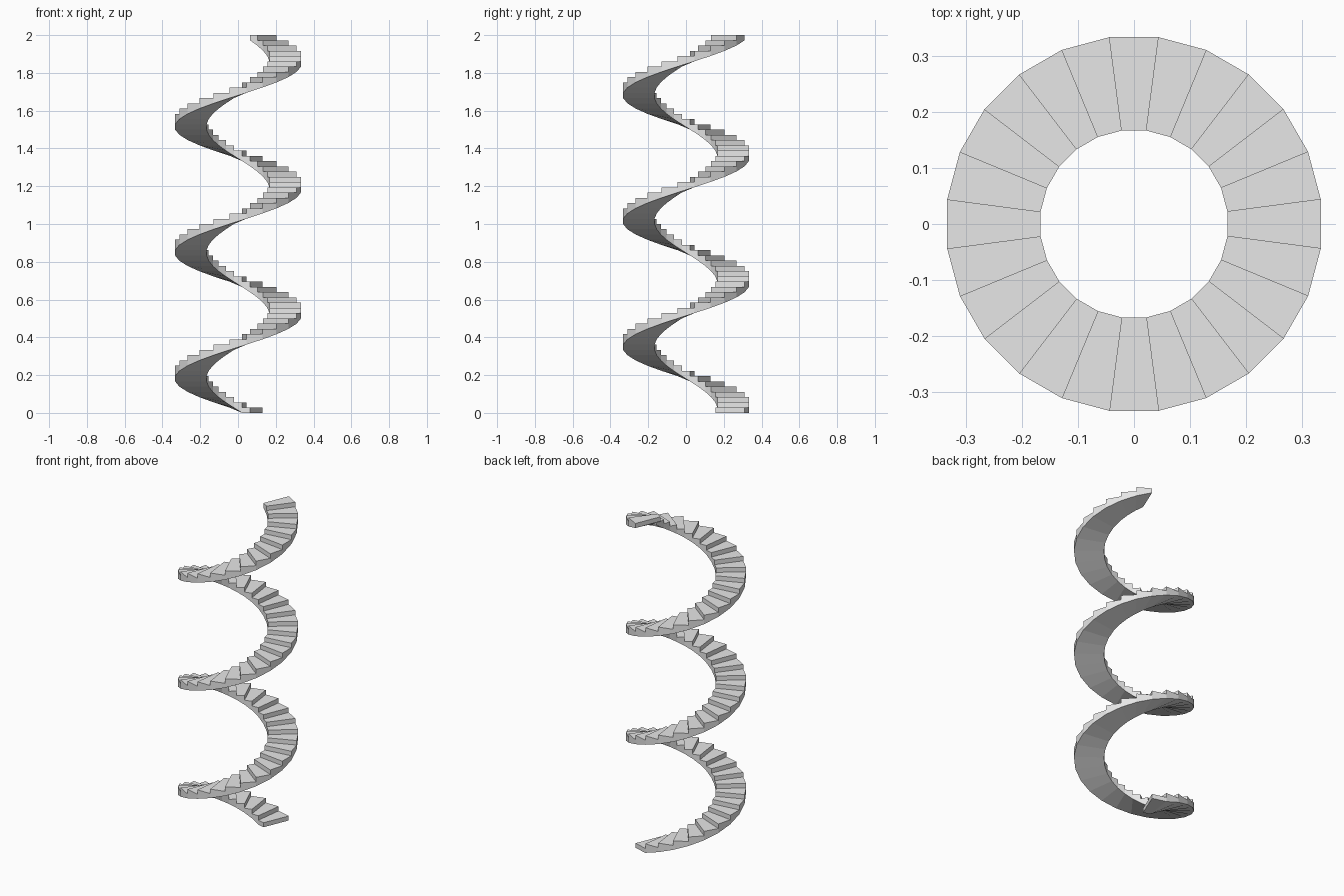
import bpy, bmesh, math

if "Cube" in bpy.data.objects:
    bpy.data.objects.remove(bpy.data.objects["Cube"])

STEPS = 72            # three full turns
PER_TURN = 24
RISE = 2.0 / STEPS
R_OUT, R_IN = 0.336, 0.168
START = math.radians(67.5)

stone = bpy.data.materials.new("light_grey")
stone.diffuse_color = (0.8, 0.8, 0.8, 1)
stone.use_nodes = True
stone.node_tree.nodes["Principled BSDF"].inputs["Base Color"].default_value = stone.diffuse_color

bm = bmesh.new()


def pair(i, z):
    """Inner and outer vertex on the radial line that starts step i."""
    a = START + i * 2 * math.pi / PER_TURN
    return [bm.verts.new((r * math.cos(a), r * math.sin(a), z)) for r in (R_IN, R_OUT)]


def soffit(i):
    return max(0, i - 1) * RISE


# sloped underside lines; the tread edges sit above them
low = [pair(i, soffit(i)) for i in range(STEPS + 1)]
# tread height lines: mid = back edge of the step below, top = nosing of step i
mid = [low[0]] + [pair(i, i * RISE) for i in range(1, STEPS + 1)]
top = [pair(i, (i + 1) * RISE) for i in range(STEPS)]

for i in range(STEPS):
    (a0, b0), (a1, b1) = low[i], low[i + 1]
    (c0, d0), (c1, d1) = top[i], mid[i + 1]
    m0, n0 = mid[i]
    bm.faces.new((c0, d0, d1, c1))              # tread
    bm.faces.new((m0, n0, d0, c0))              # riser
    if i:
        bm.faces.new((b0, b1, d1, d0, n0))      # outer wall
        bm.faces.new((a1, a0, m0, c0, c1))      # inner wall
    else:
        bm.faces.new((b0, b1, d1, d0))
        bm.faces.new((a1, a0, c0, c1))
    bm.faces.new((a0, a1, b1, b0))              # underside
# upper end cap
bm.faces.new((low[-1][1], low[-1][0], mid[-1][0], mid[-1][1]))

bmesh.ops.recalc_face_normals(bm, faces=bm.faces[:])
mesh = bpy.data.meshes.new("spiral_staircase")
bm.to_mesh(mesh)
bm.free()
mesh.materials.append(stone)
stairs = bpy.data.objects.new("spiral_staircase", mesh)
bpy.context.collection.objects.link(stairs)
